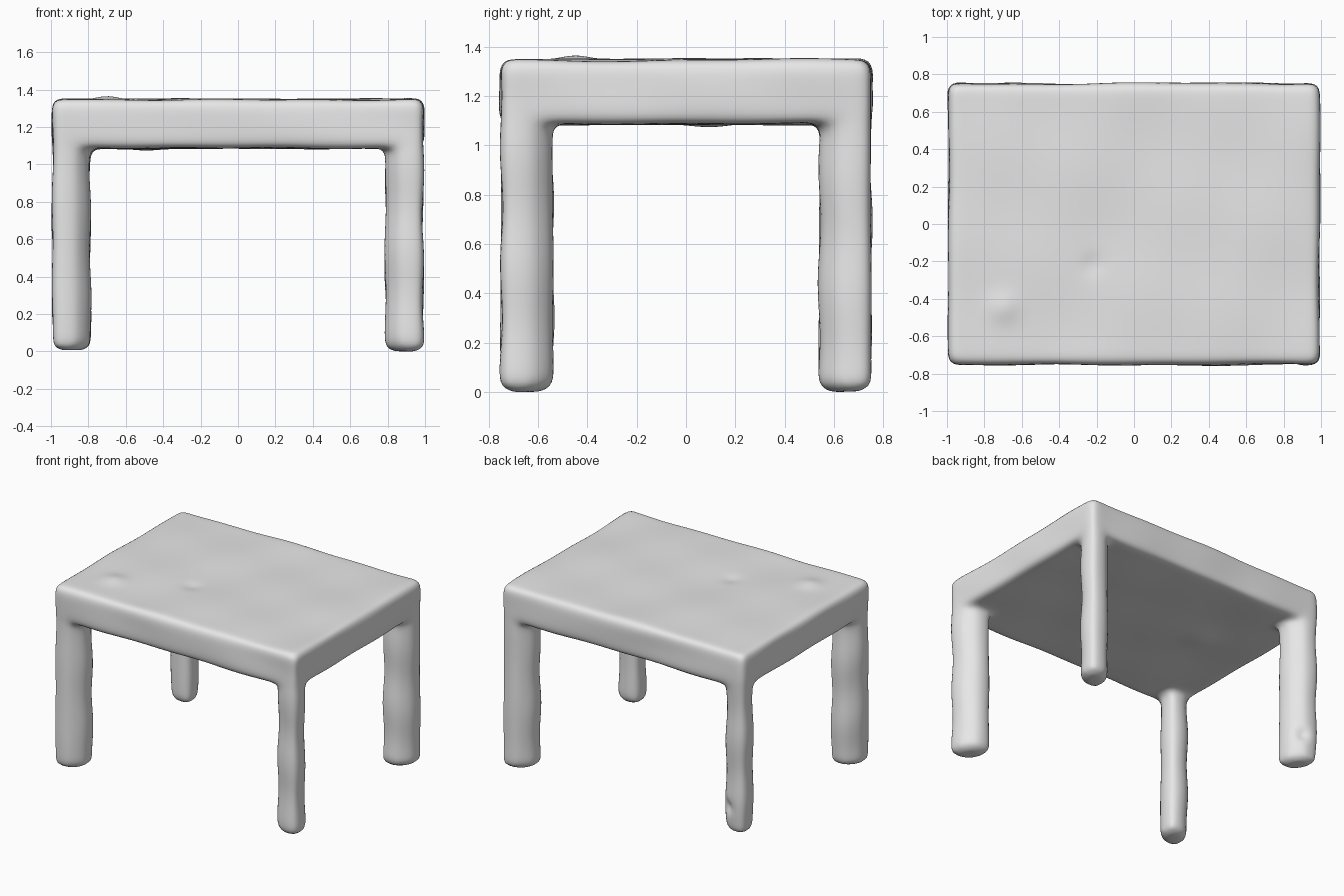
import bpy
import bmesh
from math import sin, exp
from mathutils import Vector

if "Cube" in bpy.data.objects:
    bpy.data.objects.remove(bpy.data.objects["Cube"], do_unlink=True)

HALF_X, HALF_Y = 0.99, 0.75
TOP, UNDERSIDE = 1.345, 1.09
LEG = 0.1

grey = bpy.data.materials.new("light grey")
grey.use_nodes = True
grey.diffuse_color = (0.8, 0.8, 0.8, 1)
grey.node_tree.nodes["Principled BSDF"].inputs["Base Color"].default_value = (0.8, 0.8, 0.8, 1)


def rounded_prism(outline, z0, z1, radius):
    """Extrude an outline upwards and round all of its edges."""
    part = bmesh.new()
    face = part.faces.new([part.verts.new((x, y, z0)) for x, y in outline])
    extruded = bmesh.ops.extrude_face_region(part, geom=[face])["geom"]
    top = [g for g in extruded if isinstance(g, bmesh.types.BMVert)]
    bmesh.ops.translate(part, verts=top, vec=(0, 0, z1 - z0))
    if not any(len(f.verts) == len(outline) and f.calc_center_median().z < z0 + 1e-5
               for f in part.faces):
        part.faces.new([v for v in part.verts if v not in top])
    bmesh.ops.recalc_face_normals(part, faces=part.faces)
    bmesh.ops.bevel(part, geom=part.edges[:], offset=radius, segments=4,
                    profile=0.5, affect='EDGES', clamp_overlap=True)
    bmesh.ops.recalc_face_normals(part, faces=part.faces)
    mesh = bpy.data.meshes.new("part")
    part.to_mesh(mesh)
    part.free()
    return mesh


parts = []

# Tabletop slab
parts.append(rounded_prism(
    [(-HALF_X, -HALF_Y), (HALF_X, -HALF_Y), (HALF_X, HALF_Y), (-HALF_X, HALF_Y)],
    UNDERSIDE, TOP, 0.035))

# Corner legs, flattened on the two corners beside the outer one
k = 0.2
leg_outline = [(1, 1), (-k, 1), (-1, k), (-1, -1), (k, -1), (1, -k)]
for sx in (-1, 1):
    for sy in (-1, 1):
        cx, cy = sx * (HALF_X - LEG), sy * (HALF_Y - LEG - 0.005)
        parts.append(rounded_prism(
            [(cx + sx * LEG * x, cy + sy * (LEG + 0.004) * y) for x, y in leg_outline],
            0, 1.22, 0.04))

# Fuse the slab and legs into one soft body
joined = bmesh.new()
for mesh in parts:
    joined.from_mesh(mesh)
    bpy.data.meshes.remove(mesh)
body = bpy.data.meshes.new("table")
joined.to_mesh(body)
joined.free()
table = bpy.data.objects.new("table", body)
bpy.context.collection.objects.link(table)
remesh = table.modifiers.new("fuse", 'REMESH')
remesh.mode = 'VOXEL'
remesh.voxel_size = 0.02
fused = bpy.data.meshes.new_from_object(
    table.evaluated_get(bpy.context.evaluated_depsgraph_get()))
table.modifiers.clear()
table.data = fused

bm = bmesh.new()
bm.from_mesh(fused)
for _ in range(7):
    bmesh.ops.smooth_vert(bm, verts=bm.verts, factor=0.5,
                          use_axis_x=True, use_axis_y=True, use_axis_z=True)
bm.normal_update()

# Hand-moulded unevenness, with local dents and lumps: centre, size, height
lumps = [((-0.7, -0.45, TOP), 0.08, 0.018),
         ((-0.22, -0.22, TOP), 0.06, -0.01),
         ((-0.5, 0.1, UNDERSIDE), 0.12, 0.015),
         ((-0.85, 0.75, 0.19), 0.045, -0.03)]
moves = []
for v in bm.verts:
    x, y, z = v.co
    d = 0.004 * sin(7 * x + 3 * y + 9 * z) * sin(8 * y - 4 * x + 5 * z + 1)
    d += 0.003 * sin(13 * z + 5 * x - 4 * y)
    for centre, size, height in lumps:
        d += height * exp(-((v.co - Vector(centre)).length / size) ** 2)
    moves.append(v.normal * (d + 0.003))
for v, move in zip(bm.verts, moves):
    v.co += move

# Set on the ground
low = min(v.co.z for v in bm.verts)
for v in bm.verts:
    v.co.z += -low * max(0, 1 - v.co.z)
for f in bm.faces:
    f.smooth = True
    f.material_index = 0
bm.to_mesh(fused)
bm.free()
fused.materials.clear()
fused.materials.append(grey)
fused.name = "table"
